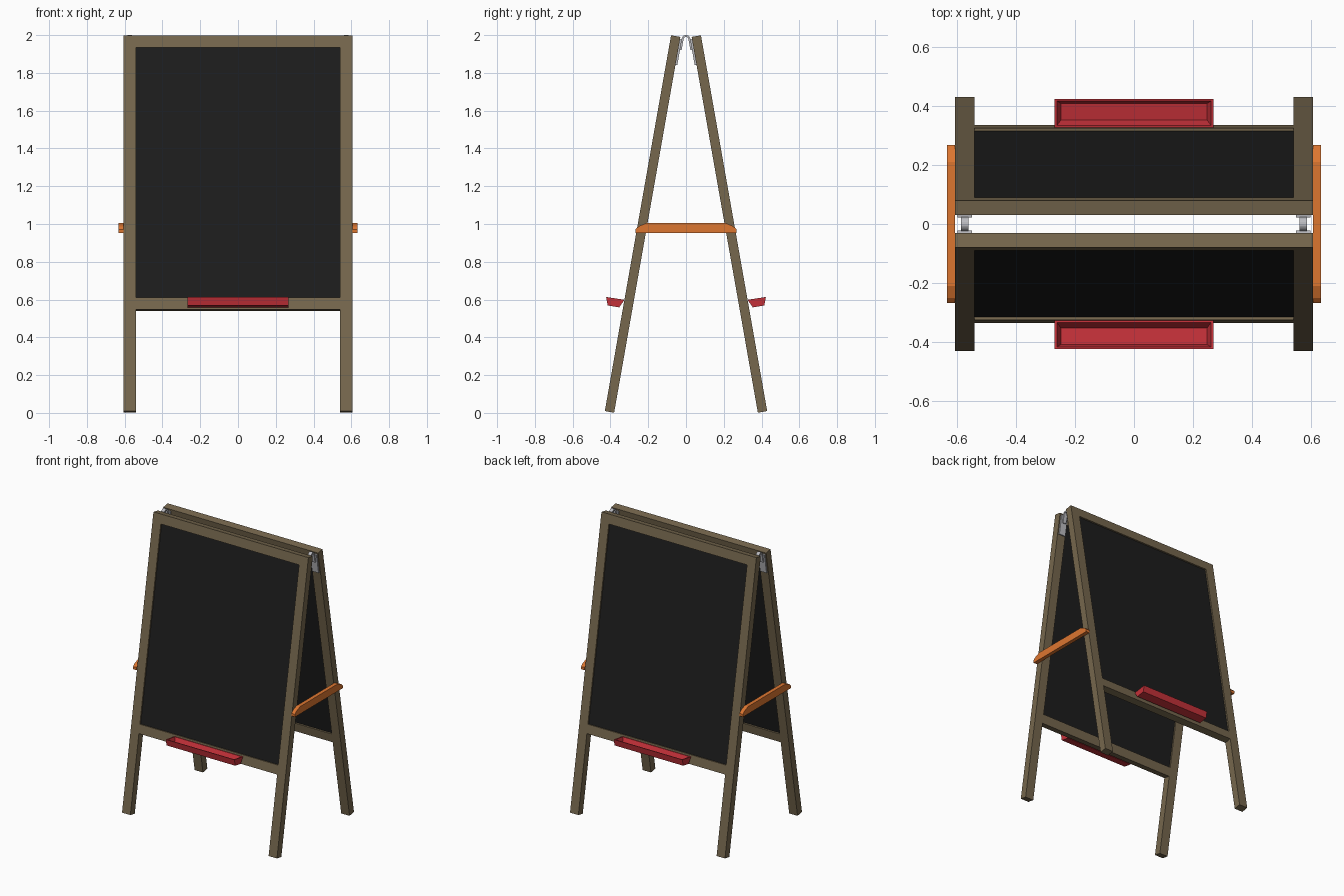
import bpy, bmesh
from math import sin, cos, pi, radians

if "Cube" in bpy.data.objects:
    bpy.data.objects.remove(bpy.data.objects["Cube"])

A = radians(10)          # lean of each panel
SIDE_NAME = {1: "back", -1: "front"}


def material(name, rgb):
    m = bpy.data.materials.new(name)
    m.diffuse_color = (*rgb, 1)
    m.use_nodes = True
    m.node_tree.nodes["Principled BSDF"].inputs["Base Color"].default_value = m.diffuse_color
    return m


wood = material("wood", (0.18, 0.135, 0.075))
black = material("chalkboard", (0.012, 0.012, 0.012))
red = material("red", (0.55, 0.03, 0.04))
orange = material("orange", (0.72, 0.18, 0.03))
metal = material("metal", (0.5, 0.5, 0.53))


def panel_point(side, n, s):
    """n = distance out of the panel's outer face, s = distance down the panel."""
    return (side * (0.079 + n * cos(A) + s * sin(A)), 1.999 + n * sin(A) - s * cos(A))


def prism(name, profile, x0, x1, mat, hollow=None):
    """Extrude a (y, z) profile along x; hollow = (rim, slope, depth) sinks the first side."""
    bm = bmesh.new()
    a = [bm.verts.new((x0, y, z)) for y, z in profile]
    b = [bm.verts.new((x1, y, z)) for y, z in profile]
    k = len(profile)
    sides = [bm.faces.new((a[i], a[(i + 1) % k], b[(i + 1) % k], b[i])) for i in range(k)]
    bm.faces.new(a)
    bm.faces.new(b[::-1])
    bmesh.ops.recalc_face_normals(bm, faces=bm.faces[:])
    if hollow:
        rim, slope, depth = hollow
        bmesh.ops.inset_region(bm, faces=[sides[0]], thickness=rim, use_even_offset=True)
        bmesh.ops.inset_region(bm, faces=[sides[0]], thickness=slope, depth=-depth,
                               use_even_offset=True)
    me = bpy.data.meshes.new(name)
    bm.to_mesh(me)
    bm.free()
    me.materials.append(mat)
    ob = bpy.data.objects.new(name, me)
    bpy.context.collection.objects.link(ob)
    return ob


def slab(name, side, n0, n1, s0, s1, x0, x1, mat):
    pts = [panel_point(side, n, s) for n, s in ((n0, s0), (n1, s0), (n1, s1), (n0, s1))]
    return prism(name, pts, x0, x1, mat)


for side, label in SIDE_NAME.items():
    # frame legs and hinge plates
    for x, lr in ((-1, "left"), (1, "right")):
        xs = sorted((x * 0.54, x * 0.605))
        slab(f"{label}_leg_{lr}", side, -0.05, 0, 0, 2.02, *xs, wood)
        xs = sorted((x * 0.547, x * 0.597))
        slab(f"{label}_hinge_plate_{lr}", side, -0.06, -0.05, 0.012, 0.15, *xs, metal)
    # rails and recessed board
    slab(f"{label}_top_rail", side, -0.05, 0, 0, 0.065, -0.54, 0.54, wood)
    slab(f"{label}_bottom_rail", side, -0.05, 0, 1.41, 1.473, -0.54, 0.54, wood)
    slab(f"{label}_board", side, -0.04, -0.01, 0.065, 1.41, -0.54, 0.54, black)
    # chalk tray, open on top
    tray = [panel_point(side, n, s) for n, s in
            ((0, 1.422), (0.098, 1.424), (0.082, 1.467), (0.02, 1.466))]
    prism(f"{label}_chalk_tray", tray, -0.268, 0.268, red, hollow=(0.007, 0.014, 0.034))


def arch(r):
    """Inverted U following the two panels, from -y to +y."""
    cz = 1.977
    steps = [pi - A + (2 * A - pi) * i / 10 for i in range(11)]
    arc = [(r * cos(t), cz + r * sin(t)) for t in steps]
    d = 0.06
    ends = [(y + sy * d * sin(A), z - d * cos(A)) for (y, z), sy in ((arc[0], -1), (arc[-1], 1))]
    return [ends[0]] + arc + [ends[1]]


for x, lr in ((-1, "left"), (1, "right")):
    # hinge loops
    prism(f"hinge_loop_{lr}", arch(0.023) + arch(0.013)[::-1],
          *sorted((x * 0.56, x * 0.585)), metal)
    # spreader bars with sloped upper ends
    bar = [(-0.267, 0.953), (0.267, 0.953), (0.267, 0.972), (0.25, 0.988), (0.21, 1.005),
           (-0.21, 1.005), (-0.25, 0.988), (-0.267, 0.972)]
    prism(f"spreader_bar_{lr}", bar, *sorted((x * 0.605, x * 0.632)), orange)
